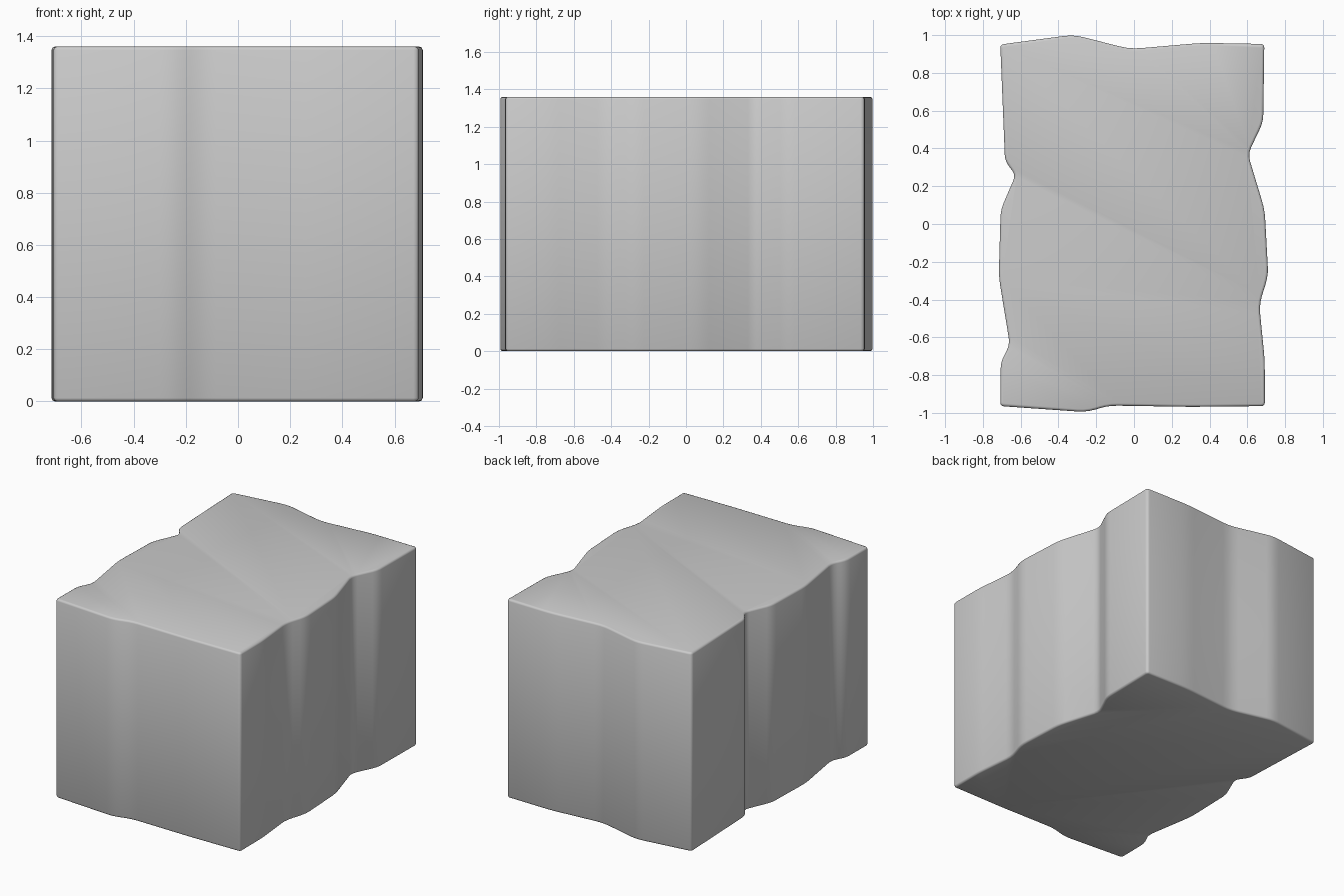
import bpy, bmesh
from mathutils import Vector

if "Cube" in bpy.data.objects:
    bpy.data.objects.remove(bpy.data.objects["Cube"])

HEIGHT = 1.36

# Plan outline, counter-clockwise: (x, y, rounding reach)
outline = [
    # front
    (-.708, -.964, .02), (-.25, -.996, .05), (-.135, -.961, .05), (.3, -.968, .04),
    # right side
    (.693, -.964, .02), (.692, -.72, .04), (.663, -.425, .05), (.711, -.275, .05),
    (.692, .075, .05), (.603, .37, .04), (.684, .54, .04),
    # back
    (.69, .953, .02), (.36, .959, .06), (-.02, .926, .06), (-.32, 1.002, .05),
    # left side
    (-.708, .95, .02), (-.683, .335, .03), (-.627, .258, .03), (-.706, .075, .04),
    (-.716, -.28, .05), (-.657, -.64, .04), (-.706, -.73, .04),
]


def rounded(points):
    """Replace each corner by a short quadratic curve."""
    result = []
    n = len(points)
    for i, (x, y, reach) in enumerate(points):
        p = Vector((x, y))
        a = p + (Vector(points[i - 1][:2]) - p).normalized() * reach
        b = p + (Vector(points[(i + 1) % n][:2]) - p).normalized() * reach
        for t in (0, 1 / 3, 2 / 3, 1):
            result.append(a * (1 - t) ** 2 + p * 2 * t * (1 - t) + b * t * t)
    return result


# Stone block: extruded outline
bm = bmesh.new()
base = bm.faces.new([bm.verts.new((p.x, p.y, 0)) for p in rounded(outline)])
ext = bmesh.ops.extrude_face_region(bm, geom=[base], use_keep_orig=True)
top_verts = [g for g in ext["geom"] if isinstance(g, bmesh.types.BMVert)]
bmesh.ops.translate(bm, verts=top_verts, vec=(0, 0, HEIGHT))
bmesh.ops.recalc_face_normals(bm, faces=bm.faces)

# Softened top and bottom rims
rims = [e for e in bm.edges if abs(e.verts[0].co.z - e.verts[1].co.z) < 1e-4]
bmesh.ops.bevel(bm, geom=rims, offset=.013, segments=2, profile=.5, affect='EDGES')

mesh = bpy.data.meshes.new("stone_block")
bm.to_mesh(mesh)
bm.free()
block = bpy.data.objects.new("stone_block", mesh)
bpy.context.collection.objects.link(block)
bpy.context.view_layer.objects.active = block
block.select_set(True)
bpy.ops.object.shade_smooth_by_angle(angle=.9)
